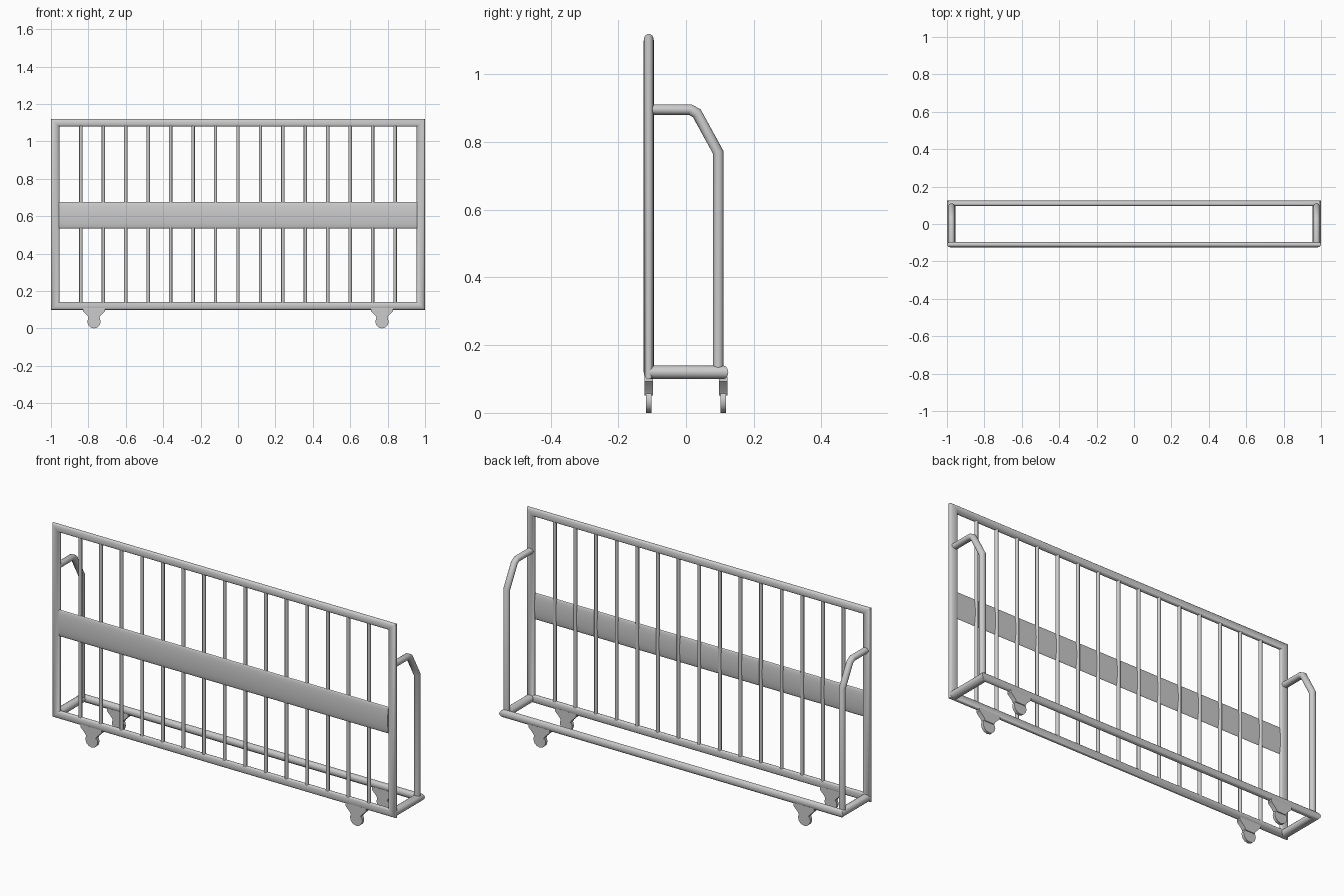
import bpy, bmesh
from math import cos, sin, pi, radians
from mathutils import Vector as V

if "Cube" in bpy.data.objects:
    bpy.data.objects.remove(bpy.data.objects["Cube"])


def finish(name, bm, angle=40):
    bmesh.ops.recalc_face_normals(bm, faces=bm.faces)
    me = bpy.data.meshes.new(name)
    bm.to_mesh(me)
    bm.free()
    me.shade_smooth()
    me.set_sharp_from_angle(angle=radians(angle))
    ob = bpy.data.objects.new(name, me)
    bpy.context.scene.collection.objects.link(ob)
    return ob


def tube(name, stations, out, closed=False, sides=16):
    """Elliptical tube through (centre, half-axis) stations; out is the other half-axis."""
    bm = bmesh.new()
    angs = [2 * pi * k / sides for k in range(sides)]
    rings = [[bm.verts.new(V(c) + V(d) * cos(a) + V(out) * sin(a)) for a in angs]
             for c, d in stations]
    pairs = list(zip(rings, rings[1:]))
    if closed:
        pairs.append((rings[-1], rings[0]))
    else:
        bm.faces.new(rings[0])
        bm.faces.new(rings[-1])
    for r, s in pairs:
        for k in range(sides):
            j = (k + 1) % sides
            bm.faces.new((r[k], r[j], s[j], s[k]))
    return finish(name, bm)


def bend(points, x, r):
    """Stations with mitred joints for a path in the yz plane."""
    pts = [V((x, y, z)) for y, z in points]
    dirs = [(b - a).normalized() for a, b in zip(pts, pts[1:])]
    res = []
    for i, p in enumerate(pts):
        n = [V((0, -d.z, d.y)) for d in (dirs[max(i - 1, 0)], dirs[min(i, len(dirs) - 1)])]
        m = (n[0] + n[1]).normalized()
        res.append((p, m * (r / m.dot(n[0]))))
    return res


HX, HZ, HY = 0.0225, 0.0205, 0.015   # half sizes of the frame tubes
X, Y, ZB, ZT = 1 - HX, 0.11, 0.12, 1.12 - HZ

# Upright front frame with mitred corners
tube("front_frame",
     [((sx * X, -Y, ZT if sz > 0 else ZB), (sx * HX, 0, sz * HZ))
      for sx, sz in ((-1, -1), (1, -1), (1, 1), (-1, 1))],
     (0, HY, 0), closed=True)

# U-shaped base: side rails and rear rail
tube("base_frame",
     [((-X, -Y, ZB), (-HX, 0, 0)), ((-X, Y, ZB), (-HX, HY, 0)),
      ((X, Y, ZB), (HX, HY, 0)), ((X, -Y, ZB), (HX, 0, 0))],
     (0, 0, 0.02))

# Vertical bars
for i in range(15):
    x = -0.84 + 0.12 * i
    tube(f"bar_{i + 1}", [((x, -Y, ZB), (0.009, 0, 0)), ((x, -Y, ZT), (0.009, 0, 0))],
         (0, 0.009, 0), sides=10)

# Flattened horizontal panel across the bars
tube("cross_panel", [((s * 0.958, -0.116, 0.605), (0, 0, 0.07)) for s in (-1, 1)],
     (0, 0.009, 0), sides=28)

# Bent side handles and casters
handle_path = [(-Y, 0.896), (0.012, 0.896), (0.032, 0.885), (0.095, 0.77), (0.095, ZB)]
half = [(0.06, 0.108), (0.06, 0.092), (0.034, 0.066), (0.026, 0.052)]
profile = half + [(-x, z) for x, z in reversed(half)]
for side, s in (("left", -1), ("right", 1)):
    tube(f"{side}_handle", bend(handle_path, s * 0.976, 0.0155), (0.017, 0, 0))
    for end, y in (("front", -Y), ("rear", Y)):
        x = s * 0.77
        tube(f"{end}_{side}_wheel",
             [((x, y + t, 0.036), (0.036, 0, 0)) for t in (-0.0075, 0.0075)],
             (0, 0, 0.036), sides=12)
        bm = bmesh.new()
        f = bm.faces.new([bm.verts.new((x + px, y - 0.012, pz)) for px, pz in profile])
        ext = bmesh.ops.extrude_face_region(bm, geom=[f])
        bmesh.ops.translate(bm, vec=(0, 0.024, 0),
                            verts=[v for v in ext["geom"] if isinstance(v, bmesh.types.BMVert)])
        finish(f"{end}_{side}_caster_bracket", bm)
